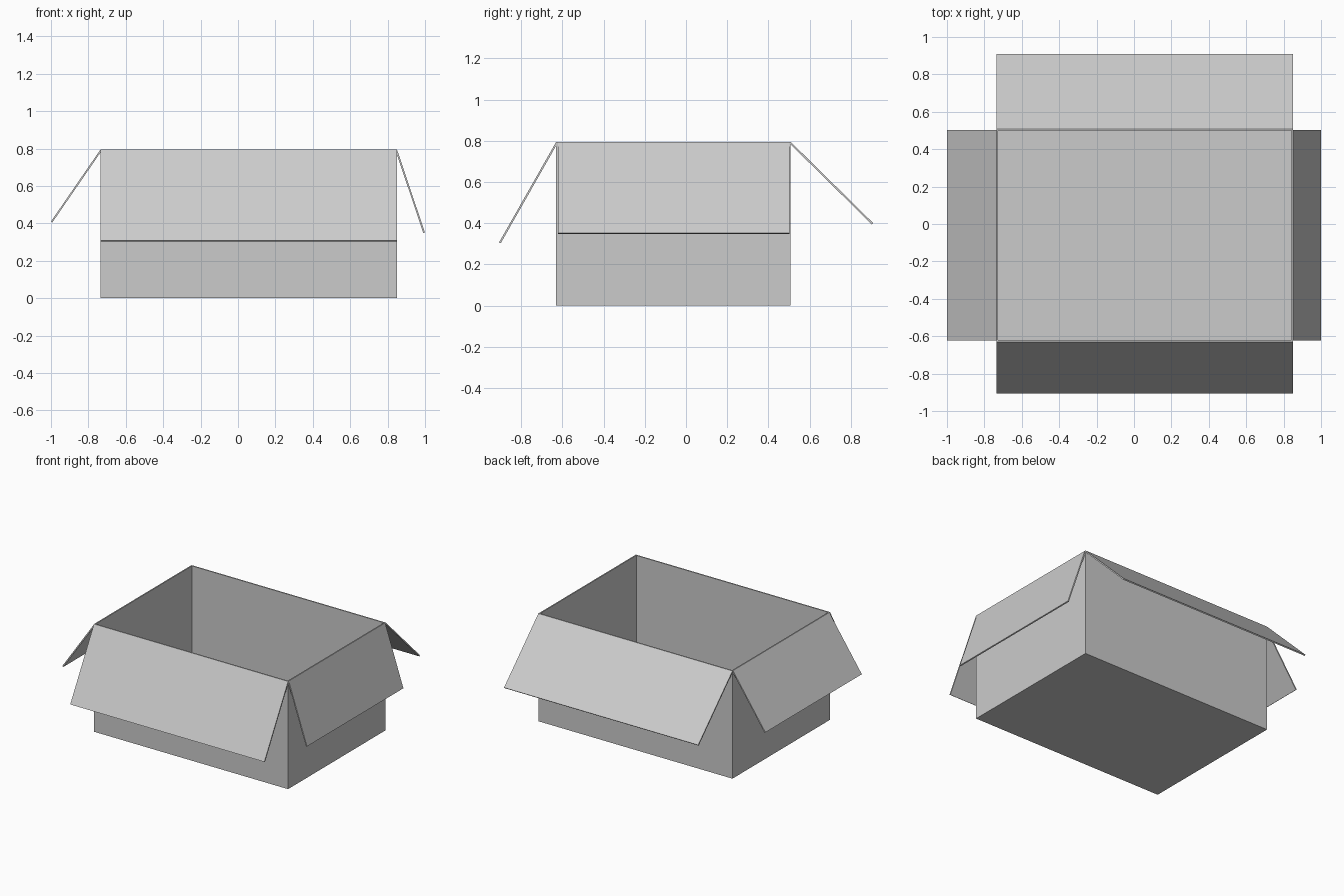
import bpy, bmesh
from mathutils import Vector

if "Cube" in bpy.data.objects:
    bpy.data.objects.remove(bpy.data.objects["Cube"])

X0, X1, Y0, Y1, H = -0.735, 0.85, -0.63, 0.508, 0.795
THICK = 0.009

card = bpy.data.materials.new("grey card")
card.diffuse_color = (0.6, 0.6, 0.6, 1)
card.use_nodes = True
card.node_tree.nodes["Principled BSDF"].inputs["Base Color"].default_value = card.diffuse_color


def make_sheet(name, verts, faces):
    """Thin card: outer surface given by the faces, thickened inward."""
    mesh = bpy.data.meshes.new(name)
    mesh.from_pydata(verts, [], faces)
    mesh.materials.append(card)
    obj = bpy.data.objects.new(name, mesh)
    bpy.context.collection.objects.link(obj)
    mod = obj.modifiers.new("thickness", 'SOLIDIFY')
    mod.thickness = THICK
    mod.offset = -1
    mod.use_even_offset = True
    return obj


# Open box: floor and four walls
corners = [(X0, Y0), (X1, Y0), (X1, Y1), (X0, Y1)]
verts = [(x, y, z) for z in (0, H) for x, y in corners]
walls = [(i, (i + 1) % 4, (i + 1) % 4 + 4, i + 4) for i in range(4)]
make_sheet("box_body", verts, [(3, 2, 1, 0)] + walls)

# Folded-out flaps: hinge edge (counter-clockwise), outward and downward reach
S0, S1 = Y0 + 0.008, Y1 - 0.006
flaps = {
    "front_flap": ((X0, Y0, H), (X1, Y0, H), (0, -0.277, -0.488)),
    "back_flap": ((X1, Y1, H), (X0, Y1, H), (0, 0.4, -0.394)),
    "right_flap": ((X1, S0, H), (X1, S1, H), (0.149, 0, -0.443)),
    "left_flap": ((X0, S1, H), (X0, S0, H), (-0.265, 0, -0.385)),
}
for name, (a, b, reach) in flaps.items():
    a, b, reach = Vector(a), Vector(b), Vector(reach)
    make_sheet(name, [a + reach, b + reach, b, a], [(0, 1, 2, 3)])
